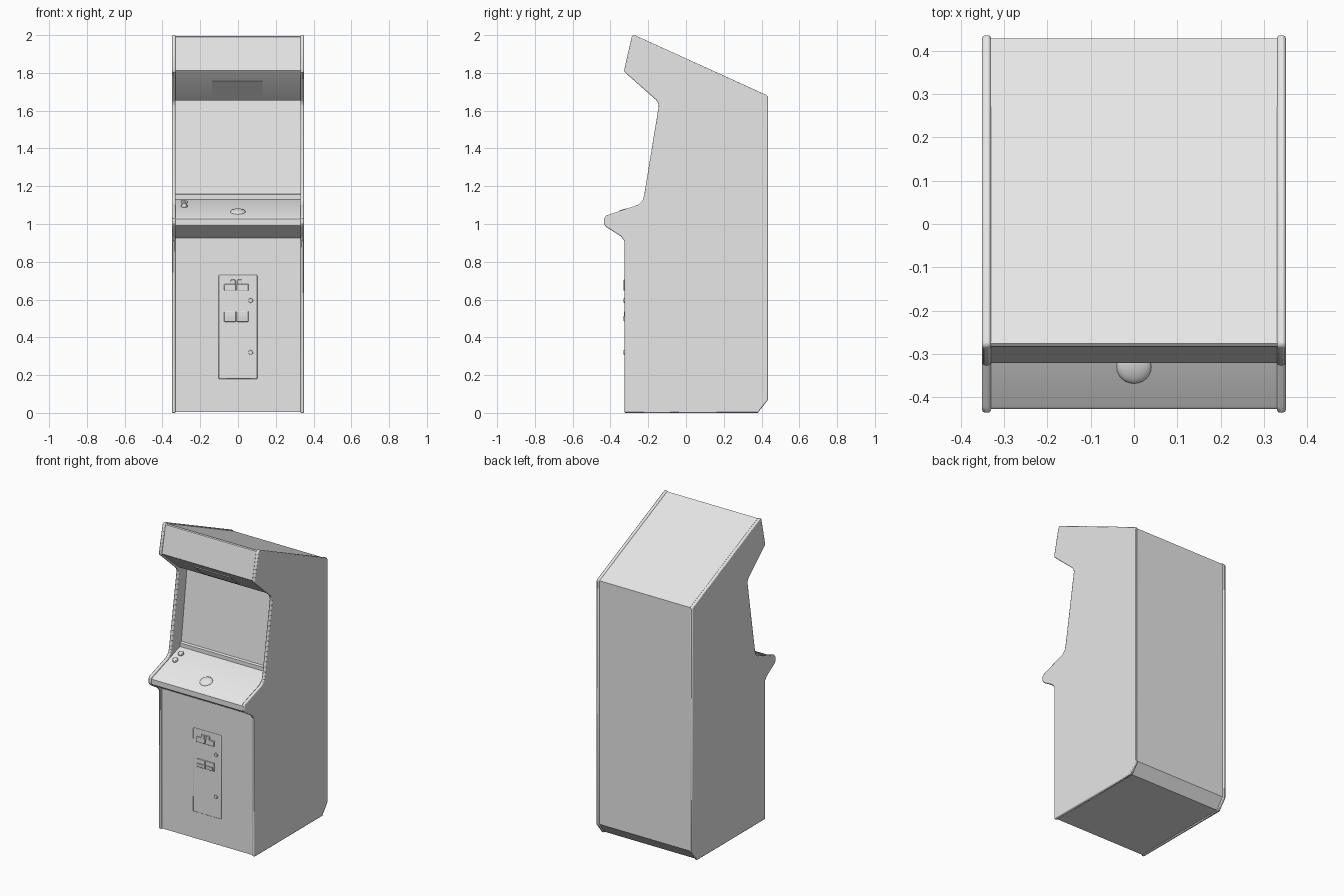
import bpy, bmesh, math
from mathutils import Matrix, Vector

if "Cube" in bpy.data.objects:
    bpy.data.objects.remove(bpy.data.objects["Cube"])

grey = bpy.data.materials.new("light_grey")
grey.diffuse_color = (0.8, 0.8, 0.8, 1)
grey.use_nodes = True
grey.node_tree.nodes["Principled BSDF"].inputs["Base Color"].default_value = grey.diffuse_color


def finish(name, bm, bevel=0, segments=2):
    bmesh.ops.recalc_face_normals(bm, faces=bm.faces[:])
    mesh = bpy.data.meshes.new(name)
    bm.to_mesh(mesh)
    bm.free()
    mesh.materials.append(grey)
    ob = bpy.data.objects.new(name, mesh)
    bpy.context.collection.objects.link(ob)
    if bevel:
        mod = ob.modifiers.new("bevel", 'BEVEL')
        mod.width, mod.segments = bevel, segments
        mod.limit_method, mod.angle_limit = 'ANGLE', math.radians(60)
    bpy.context.view_layer.objects.active = ob
    ob.select_set(True)
    bpy.ops.object.shade_smooth_by_angle(angle=math.radians(32))
    ob.select_set(False)
    return ob


def extrude(name, profile, x0, x1, bevel=0):
    """Extrude a (y, z) outline along x."""
    bm = bmesh.new()
    face = bm.faces.new([bm.verts.new((x0, y, z)) for y, z in profile])
    new = bmesh.ops.extrude_face_region(bm, geom=[face])["geom"]
    verts = [g for g in new if isinstance(g, bmesh.types.BMVert)]
    bmesh.ops.translate(bm, verts=verts, vec=(x1 - x0, 0, 0))
    return finish(name, bm, bevel)


def box(name, centre, size, tilt=0, bevel=0):
    bm = bmesh.new()
    m = Matrix.Translation(centre) @ Matrix.Rotation(tilt, 4, 'X') @ Matrix.Diagonal((*size, 1))
    bmesh.ops.create_cube(bm, size=1, matrix=m)
    return finish(name, bm, bevel)


def cylinder(name, centre, radius, depth, tilt, bevel=0.003):
    bm = bmesh.new()
    m = Matrix.Translation(centre) @ Matrix.Rotation(tilt, 4, 'X')
    bmesh.ops.create_cone(bm, cap_ends=True, segments=20, radius1=radius,
                          radius2=radius, depth=depth, matrix=m)
    return finish(name, bm, bevel)


# Side panels with rounded edging
side = [(-0.326, 0), (0.38, 0), (0.435, 0.07), (0.435, 1.672), (0.425, 1.683),
        (-0.268, 1.998), (-0.28, 2.0), (-0.288, 1.99), (-0.326, 1.82), (-0.324, 1.803),
        (-0.16, 1.658), (-0.147, 1.64), (-0.145, 1.62), (-0.221, 1.155),
        (-0.23, 1.123), (-0.252, 1.102), (-0.422, 1.045), (-0.435, 1.03),
        (-0.435, 1.0), (-0.424, 0.985), (-0.345, 0.935), (-0.326, 0.91)]
for label, s in (("left", -1), ("right", 1)):
    extrude(label + "_side_panel", side, s * 0.33, s * 0.35, 0.006)

# Cabinet body: door front, control deck, recessed screen, marquee, top, back
body = [(-0.318, 0.004), (0.376, 0.004), (0.428, 0.073), (0.428, 1.676),
        (-0.276, 1.995), (-0.282, 1.99), (-0.32, 1.812), (-0.316, 1.806),
        (-0.14, 1.655), (-0.055, 1.655), (-0.118, 1.16), (-0.132, 1.155),
        (-0.132, 1.13), (-0.42, 1.034), (-0.426, 1.027), (-0.426, 0.993),
        (-0.42, 0.988), (-0.318, 0.925)]
extrude("cabinet_body", body, -0.331, 0.331)

# Speaker grille plate under the marquee
box("speaker_plate", (-0.004, -0.216, 1.719), (0.265, 0.125, 0.008),
    math.atan2(-0.151, 0.176))

# Control deck: trackball and two start buttons
slope = math.atan2(0.096, 0.288)


def deck(x, y):
    return Vector((x, y, 1.034 + (y + 0.42) * math.tan(slope)))


bm = bmesh.new()
bmesh.ops.create_uvsphere(bm, u_segments=24, v_segments=12, radius=0.04,
                          matrix=Matrix.Translation(deck(0, -0.33))
                          @ Matrix.Rotation(slope, 4, 'X') @ Matrix.Diagonal((1, 1, 0.35, 1)))
finish("trackball", bm)
for i, y in enumerate((-0.245, -0.185)):
    cylinder(f"start_button_{i + 1}", deck(-0.285, y), 0.017, 0.024, slope)

# Coin door with coin slots, return cups and locks
box("coin_door", (0, -0.318, 0.455), (0.205, 0.01, 0.55), bevel=0.004)
for label, x in (("left", -0.042), ("right", 0.024)):
    box(label + "_coin_slot", (x, -0.325, 0.665), (0.062, 0.012, 0.035), bevel=0.003)
    box(label + "_coin_button", (x + (0.015 if x < 0 else -0.015), -0.325, 0.69),
        (0.026, 0.01, 0.03), bevel=0.003)
    box(label + "_return_frame", (x, -0.324, 0.51), (0.062, 0.01, 0.055), bevel=0.003)
    box(label + "_return_flap", (x, -0.329, 0.498), (0.045, 0.006, 0.024), tilt=0.12)
for i, z in enumerate((0.595, 0.32)):
    cylinder(f"door_lock_{i + 1}", (0.067, -0.325, z), 0.012, 0.012, math.pi / 2, 0.002)
